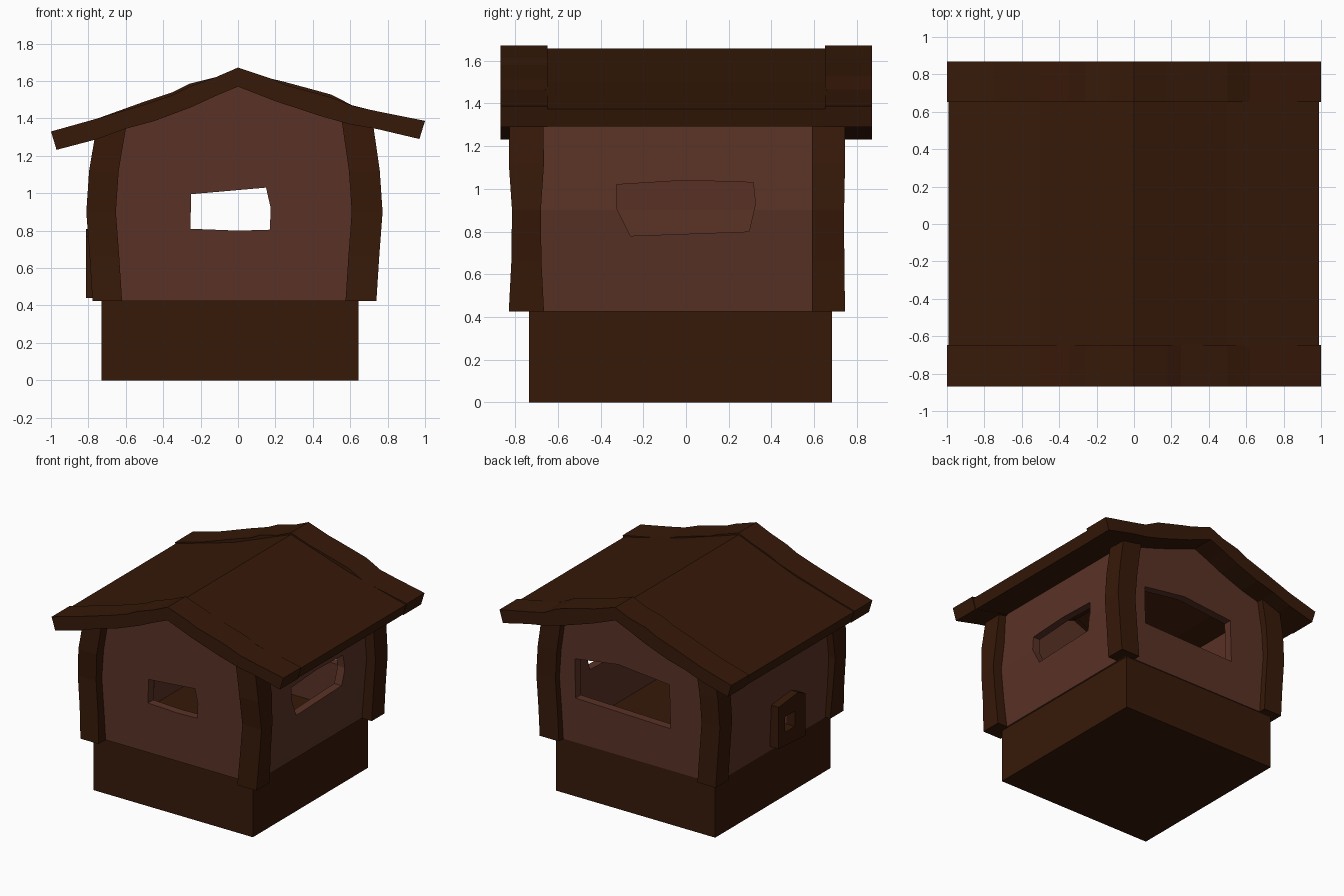
import bpy, bmesh

if "Cube" in bpy.data.objects:
    bpy.data.objects.remove(bpy.data.objects["Cube"])


def material(name, rgb):
    m = bpy.data.materials.new(name)
    m.diffuse_color = (*rgb, 1)
    m.use_nodes = True
    m.node_tree.nodes["Principled BSDF"].inputs["Base Color"].default_value = m.diffuse_color
    return m


WALL = material("wall_brown", (0.102, 0.032, 0.019))
DARK = material("dark_wood", (0.037, 0.0095, 0.0025))


def finish(name, bm, mat):
    bmesh.ops.recalc_face_normals(bm, faces=bm.faces)
    me = bpy.data.meshes.new(name)
    bm.to_mesh(me)
    bm.free()
    me.materials.append(mat)
    ob = bpy.data.objects.new(name, me)
    bpy.context.collection.objects.link(ob)
    return ob


def loft(name, rings, mat):
    """Skin a list of equal-length point rings and cap both ends."""
    bm = bmesh.new()
    vs = [[bm.verts.new(p) for p in r] for r in rings]
    n = len(rings[0])
    for a, b in zip(vs, vs[1:]):
        for i in range(n):
            j = (i + 1) % n
            bm.faces.new((a[i], a[j], b[j], b[i]))
    bm.faces.new(vs[0])
    bm.faces.new(vs[-1])
    return finish(name, bm, mat)


def prism(name, outline, axis, lo, hi, mat):
    """Extrude an outline along x (points are y,z) or y (points are x,z)."""
    def at(t):
        return [(t, u, z) if axis == 'x' else (u, t, z) for u, z in outline]
    return loft(name, [at(lo), at(hi)], mat)


def box(name, x, y, z, mat):
    return prism(name, [(x[0], z[0]), (x[1], z[0]), (x[1], z[1]), (x[0], z[1])], 'y', *y, mat)


def cut(target, cutter):
    mod = target.modifiers.new("cut", 'BOOLEAN')
    mod.operation = 'DIFFERENCE'
    mod.solver = 'EXACT'
    mod.object = cutter
    bpy.context.view_layer.objects.active = target
    bpy.ops.object.modifier_apply(modifier=mod.name)
    bpy.data.objects.remove(cutter)


# Plinth
box("base", (-0.73, 0.643), (-0.735, 0.683), (0, 0.43), DARK)

# Walls: bulging gable prism, hollowed and pierced by crooked windows
walls = prism("walls", [(-0.735, 0.425), (0.655, 0.425), (0.695, 0.9), (0.66, 1.4),
                        (0.25, 1.51), (0, 1.6), (-0.25, 1.49), (-0.73, 1.34), (-0.755, 0.9)],
              'y', -0.745, 0.69, WALL)
cut(walls, prism("room", [(-0.67, 0.3), (0.59, 0.3), (0.63, 0.9), (0.595, 1.8),
                          (-0.665, 1.8), (-0.69, 0.9)], 'y', -0.68, 0.625, WALL))
cut(walls, prism("front_hole", [(-0.255, 0.81), (0, 0.8), (0.17, 0.805), (0.175, 0.92),
                                (0.15, 1.03), (-0.25, 0.995)], 'y', -1, -0.5, WALL))
cut(walls, prism("back_hole", [(-0.35, 0.75), (0.47, 0.77), (0.475, 1.075),
                               (0.1, 1.13), (-0.34, 1.09)], 'y', 0.4, 1, WALL))
cut(walls, prism("right_hole", [(-0.26, 0.78), (0.295, 0.8), (0.325, 0.93), (0.315, 1.03),
                                (0, 1.04), (-0.325, 1.02), (-0.325, 0.91)], 'x', 0.4, 1, WALL))
PEEP = [(-0.18, 0.56), (-0.06, 0.56), (-0.06, 0.68), (-0.18, 0.68)]
cut(walls, prism("wall_peephole", PEEP, 'x', -1, -0.5, WALL))

# Crooked corner posts: per level (z, x shift, y shift) following the wall bulge
LEVELS = [(0.425, 0, 0), (0.66, 0.015, -0.012), (0.9, 0.033, -0.015), (1.12, 0.018, 0),
          (None, -0.02, -0.005)]
for name, sx, y0, y1, top in (("front_left_post", -1, -0.83, -0.665, 1.345),
                              ("front_right_post", 1, -0.83, -0.665, 1.385),
                              ("back_left_post", -1, 0.59, 0.745, 1.345),
                              ("back_right_post", 1, 0.59, 0.745, 1.385)):
    inner, outer = (-0.62, -0.778) if sx < 0 else (0.575, 0.74)
    rings = []
    for z, dx, dy in LEVELS:
        z = z or top
        a, b = inner + sx * dx, outer + sx * dx
        ya, yb = (y0 - dy, y1 + dy) if y0 < 0 else (y0, y1 + dy * 0.3)
        rings.append([(a, ya, z), (b, ya, z), (b, yb, z), (a, yb, z)])
    loft(name, rings, DARK)

# Little hatch on the left wall with a peephole through it
door = prism("door", [(-0.31, 0.44), (0.02, 0.46), (0.02, 0.785), (-0.22, 0.81), (-0.31, 0.77)],
             'x', -0.813, -0.7, DARK)
cut(door, prism("door_peephole", PEEP, 'x', -1, -0.5, DARK))

# Roof panel between the end boards
prism("roof_panel", [(-0.993, 1.322), (-0.5, 1.462), (0, 1.658), (0.5, 1.498), (0.99, 1.375),
                     (0.965, 1.292), (0.5, 1.405), (0, 1.572), (-0.5, 1.37), (-0.968, 1.236)],
      'y', -0.66, 0.66, DARK)

# Wavy end boards over both gables; the back one bulges a little more
TOP = [(-1, 1.33), (-0.75, 1.4), (-0.5, 1.475), (-0.35, 1.525), (-0.26, 1.57), (-0.12, 1.62),
       (0, 1.672), (0.18, 1.612), (0.25, 1.58), (0.38, 1.545), (0.5, 1.512), (0.62, 1.465),
       (0.75, 1.437), (1, 1.387)]
BOTTOM = [(0.97, 1.29), (0.75, 1.342), (0.6, 1.368), (0.45, 1.41), (0.2, 1.492), (0, 1.57),
          (-0.12, 1.52), (-0.25, 1.46), (-0.45, 1.385), (-0.6, 1.345), (-0.75, 1.29), (-0.97, 1.232)]
prism("front_roof_board", TOP + BOTTOM, 'y', -0.868, -0.648, DARK)
bulged = [(x, z + (0.015 if 0.2 < abs(x) < 0.55 else 0)) for x, z in TOP]
prism("back_roof_board", bulged + BOTTOM, 'y', 0.652, 0.87, DARK)
